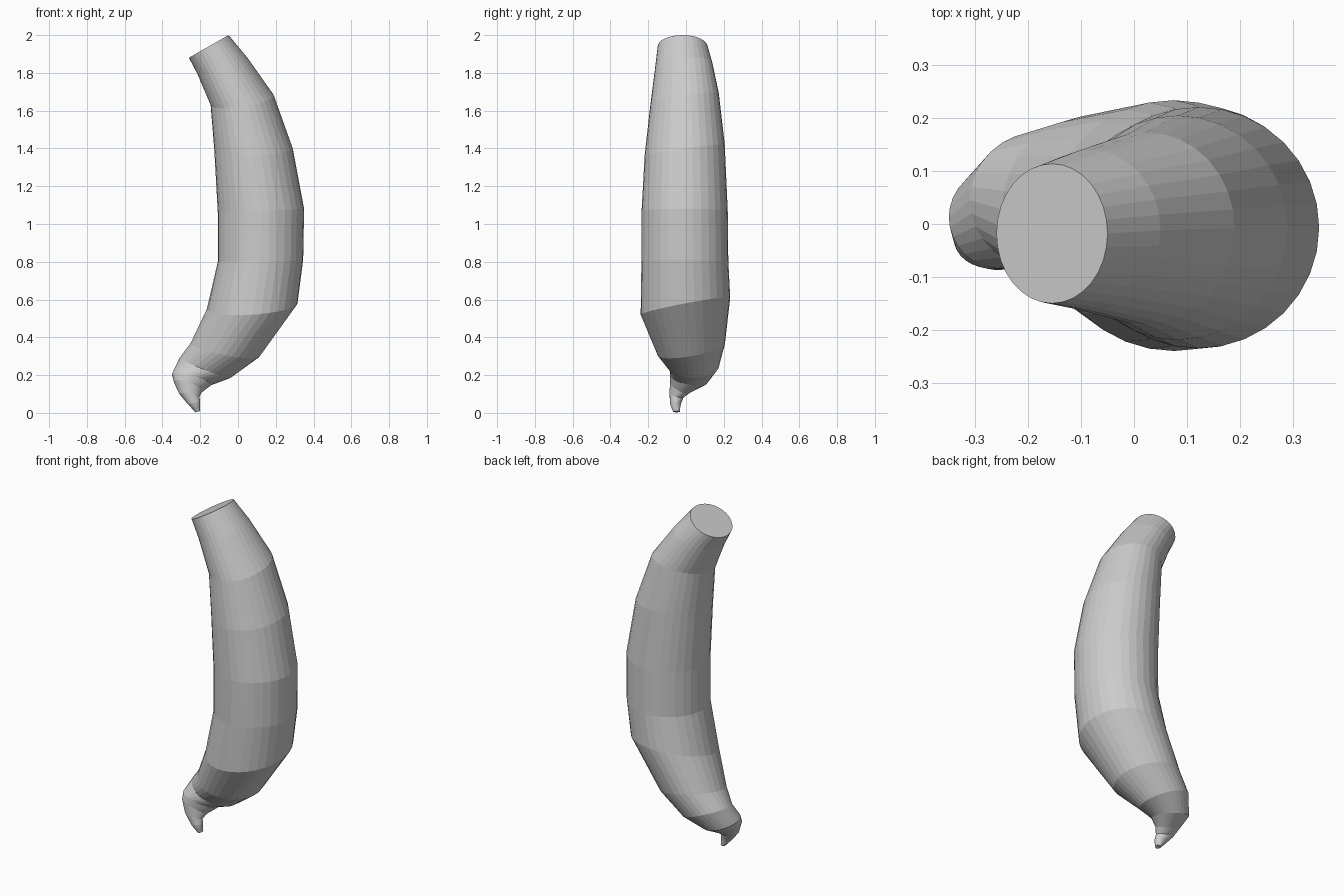
import bpy, bmesh
from math import sin, cos, pi
from mathutils import Vector

SIDES = 32
# Cross-sections, top to tip:
# left x, left z, right x, right z, y centre, y half-width, front-to-back tilt
RINGS = [
    (-.26, 1.88, -.05, 2.0, -.018, .132, .0),
    (-.215, 1.795, .05, 1.88, -.012, .152, .015),
    (-.145, 1.63, .19, 1.68, -.008, .182, .035),
    (-.125, 1.385, .29, 1.40, -.007, .212, .03),
    (-.107, 1.06, .35, 1.08, -.007, .228, .0),
    (-.107, .80, .345, .81, -.006, .230, .0),
    (-.165, .55, .315, .58, -.003, .237, .045),
    (-.25, .37, .115, .30, .028, .178, .03),
    (-.31, .29, -.04, .185, .045, .130, .01),
    (-.35, .205, -.14, .15, .013, .098, -.02),
    (-.34, .165, -.19, .113, -.03, .055, -.025),
    (-.31, .10, -.205, .085, -.05, .037, -.01),
    (-.265, .045, -.20, .06, -.055, .030, .0),
    (-.25, .03, -.20, .04, -.055, .025, .0),
    (-.225, .003, -.20, .010, -.05, .018, .0),
]


def ring_points(xl, zl, xr, zr, yc, half, tilt):
    centre = Vector(((xl + xr) / 2, yc, (zl + zr) / 2))
    u = Vector(((xr - xl) / 2, 0, (zr - zl) / 2))
    v = Vector((0, half, tilt))
    return [centre + u * cos(2 * pi * i / SIDES) + v * sin(2 * pi * i / SIDES)
            for i in range(SIDES)]


# Curved fruit body, lofted through the rings and closed at both ends
bm = bmesh.new()
loops = [[bm.verts.new(p) for p in ring_points(*r)] for r in RINGS]
for a, b in zip(loops, loops[1:]):
    for i in range(SIDES):
        j = (i + 1) % SIDES
        bm.faces.new((a[i], b[i], b[j], a[j]))
bm.faces.new(loops[0])
bm.faces.new(loops[-1][::-1])
bmesh.ops.recalc_face_normals(bm, faces=bm.faces)

mesh = bpy.data.meshes.new("curved_fruit")
bm.to_mesh(mesh)
bm.free()
fruit = bpy.data.objects.new("curved_fruit", mesh)
bpy.context.collection.objects.link(fruit)
